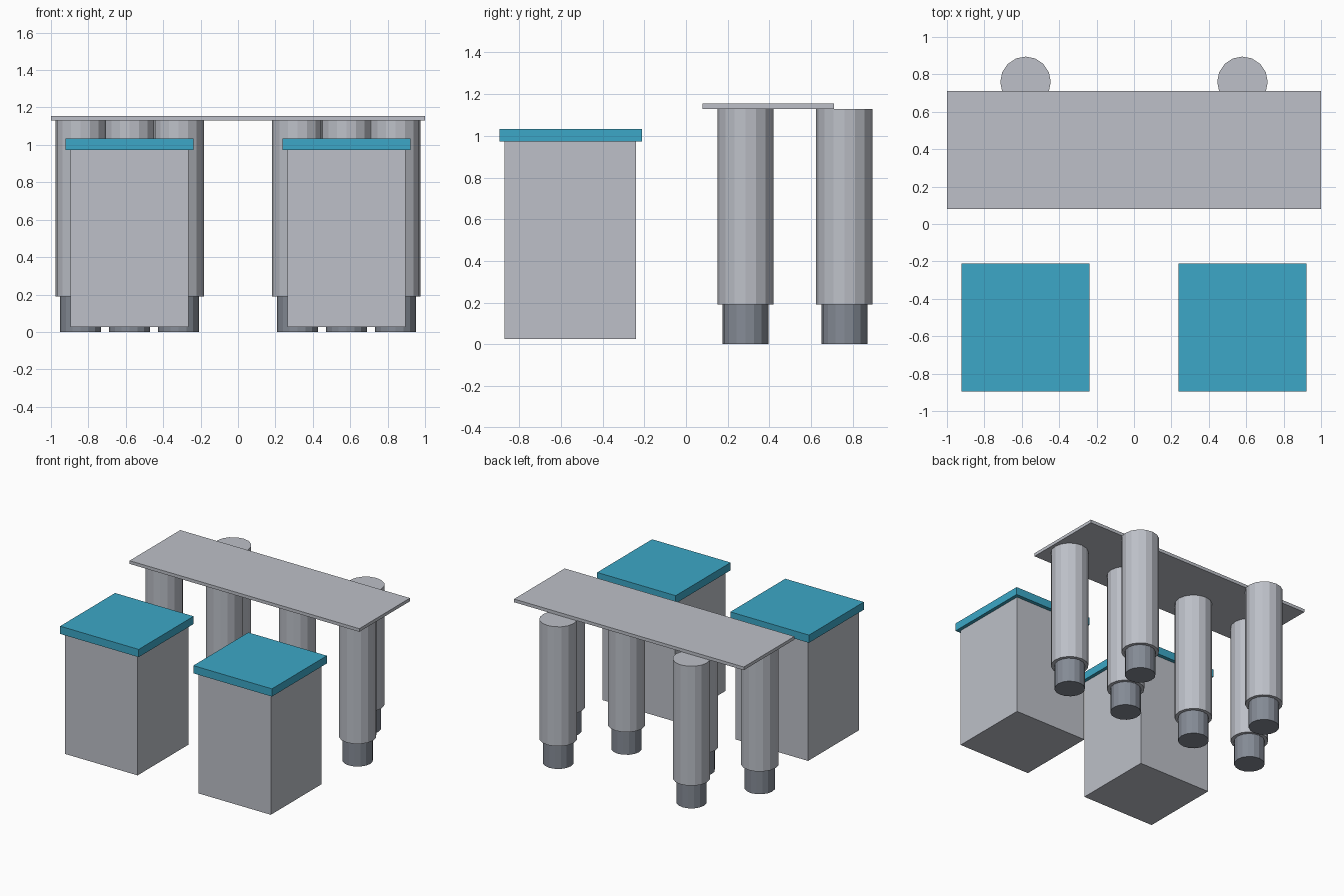
import bpy

cube = bpy.data.objects.get("Cube")
if cube:
    bpy.data.objects.remove(cube, do_unlink=True)


def material(name, color):
    mat = bpy.data.materials.new(name)
    mat.use_nodes = True
    mat.diffuse_color = (*color, 1)
    mat.node_tree.nodes["Principled BSDF"].inputs["Base Color"].default_value = (*color, 1)
    return mat


grey = material("light grey", (0.51, 0.53, 0.58))
dark = material("slate grey", (0.235, 0.26, 0.305))
blue = material("cushion blue", (0.045, 0.39, 0.57))


def finish(name, mat):
    obj = bpy.context.object
    obj.name = name
    obj.data.materials.append(mat)
    return obj


def box(name, x, y, z, mat):
    """Box from (min, max) ranges on each axis."""
    ranges = (x, y, z)
    bpy.ops.mesh.primitive_cube_add(size=1, location=[(a + b) / 2 for a, b in ranges])
    obj = finish(name, mat)
    obj.scale = [b - a for a, b in ranges]
    bpy.ops.object.transform_apply(location=False, rotation=False, scale=True)


def column(name, x, y, bottom, top, radius, mat):
    bpy.ops.mesh.primitive_cylinder_add(vertices=16, radius=radius, depth=top - bottom,
                                        location=(x, y, (bottom + top) / 2))
    finish(name, mat)


# Table top
box("table_top", (-1, 1), (0.08, 0.71), (1.13, 1.155), grey)

for side, s in (("left", 1), ("right", -1)):
    # Stool with a cushion
    mid = 0.58 * s
    box(side + "_stool_base", (mid - 0.315, mid + 0.315), (-0.87, -0.24), (0.025, 0.972), grey)
    box(side + "_stool_cushion", (mid - 0.342, mid + 0.342), (-0.895, -0.212), (0.972, 1.033), blue)

    # Two legs under the table and one post behind it, each with a narrow foot
    for part, x, y in (("outer_leg", 0.842, 0.285), ("inner_leg", 0.318, 0.285),
                       ("back_post", 0.58, 0.76)):
        column(f"{side}_{part}", x * s, y, 0.19, 1.13, 0.135, grey)
        column(f"{side}_{part}_foot", x * s, y, 0, 0.19, 0.11, dark)
